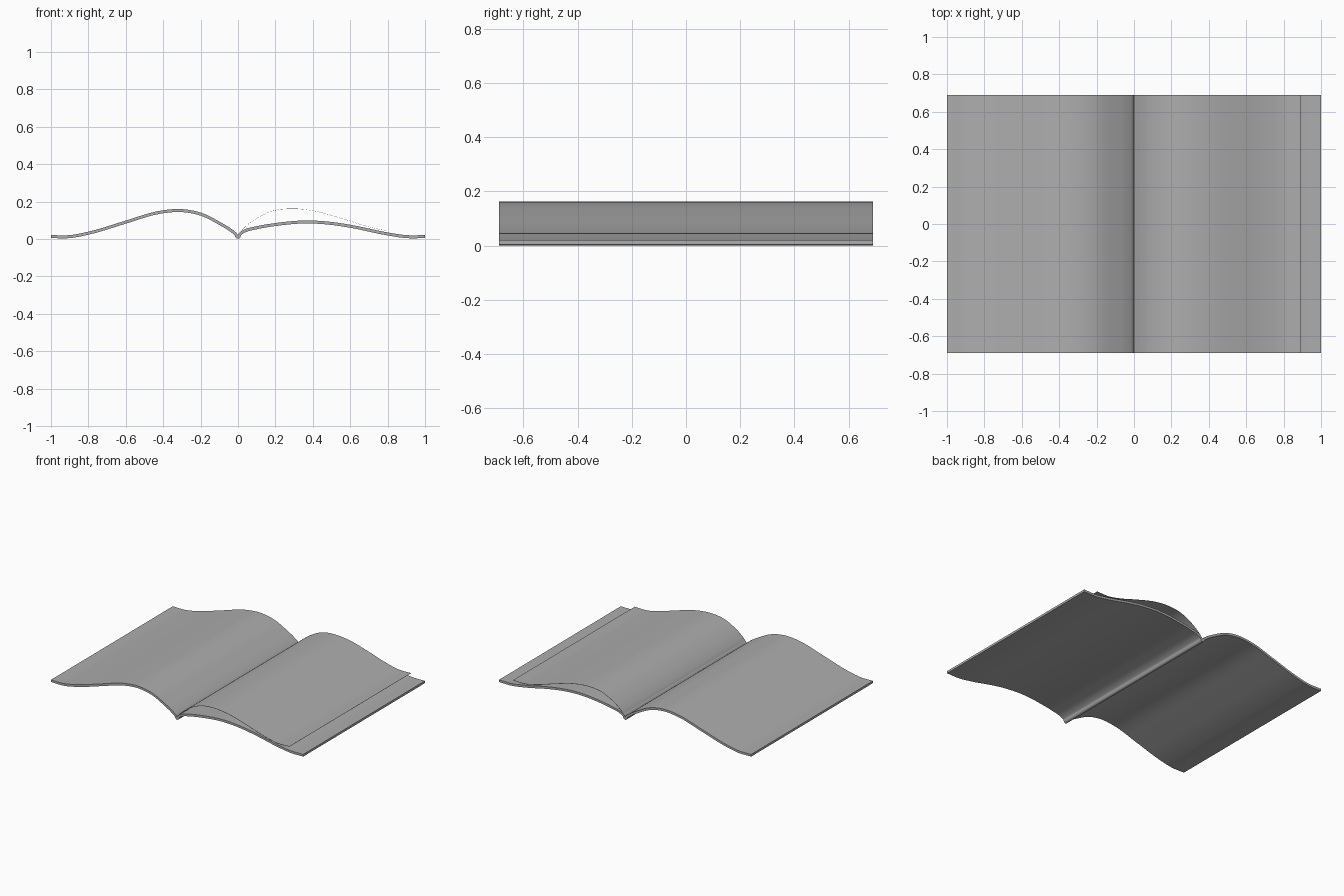
import bpy
from mathutils import Vector

if "Cube" in bpy.data.objects:
    bpy.data.objects.remove(bpy.data.objects["Cube"])

HALF_Y = 0.69

# Plain mid-grey paper
grey = bpy.data.materials.new("grey_paper")
grey.diffuse_color = (0.42, 0.42, 0.42, 1)
grey.use_nodes = True
grey.node_tree.nodes["Principled BSDF"].inputs["Base Color"].default_value = grey.diffuse_color


def smooth_path(points, steps=5):
    """Smooth curve through (x, z) points."""
    pts = [Vector(p) for p in points]
    out = []
    n = len(pts)

    def tangent(i):
        if i == 0:
            return (pts[1] - pts[0]).normalized()
        if i == n - 1:
            return (pts[-1] - pts[-2]).normalized()
        a, b = pts[i] - pts[i - 1], pts[i + 1] - pts[i]
        return (a / a.length_squared + b / b.length_squared).normalized()

    for i in range(n - 1):
        p, q = pts[i], pts[i + 1]
        d = (q - p).length
        m0, m1 = tangent(i) * d, tangent(i + 1) * d
        for k in range(steps):
            t = k / steps
            out.append(p * (2*t**3 - 3*t**2 + 1) + m0 * (t**3 - 2*t**2 + t)
                       + q * (3*t**2 - 2*t**3) + m1 * (t**3 - t**2))
    out.append(pts[-1])
    return out


def slab(name, path, thick):
    """Sheet of given thickness following a path, extruded along y."""
    n = len(path)
    verts = []
    for i, p in enumerate(path):
        d = (path[min(i + 1, n - 1)] - path[max(i - 1, 0)]).normalized()
        nrm = Vector((-d.y, d.x)) * thick / 2
        if abs(p.x) < 1e-6:
            nrm = Vector((0, thick / 2))
        top, bot = p + nrm, p - nrm
        # keep the two sides of the gutter from crossing
        top.x = min(top.x, 0) if p.x < 0 else max(top.x, 0)
        for c in (top, bot):
            verts += [(c.x, -HALF_Y, c.y), (c.x, HALF_Y, c.y)]
    faces = [(0, 1, 3, 2)]
    for i in range(n - 1):
        a, b = 4 * i, 4 * i + 4
        faces += [(a, b, b + 1, a + 1), (a + 2, a + 3, b + 3, b + 2),
                  (a, a + 2, b + 2, b), (a + 1, b + 1, b + 3, a + 3)]
    e = 4 * (n - 1)
    faces.append((e, e + 2, e + 3, e + 1))
    mesh = bpy.data.meshes.new(name)
    mesh.from_pydata(verts, [], faces)
    mesh.materials.append(grey)
    obj = bpy.data.objects.new(name, mesh)
    bpy.context.collection.objects.link(obj)
    bpy.context.view_layer.objects.active = obj
    obj.select_set(True)
    bpy.ops.object.shade_smooth_by_angle(angle=0.7)
    obj.select_set(False)
    return obj


# Open book body: left pages, gutter, right pages
left = [(-1, .0125), (-.9, .0125), (-.8, .031), (-.6, .09), (-.42, .142),
        (-.31, .152), (-.2, .133), (-.1, .084), (-.035, .044), (-.014, .027)]
gutter = [(0, .009)]
right = [(.012, .027), (.035, .042), (.1, .06), (.2, .077), (.36, .091),
         (.5, .083), (.6, .068), (.8, .027), (.9, .0125), (1, .0125)]
slab("open_book", smooth_path(left + gutter + right), 0.016)

# Loose leaf lifting off the right-hand side
leaf = [(.003, .02), (.015, .04), (.05, .075), (.1, .11), (.19, .151), (.29, .162),
        (.4, .151), (.55, .111), (.7, .065), (.79, .046), (.89, .046)]
slab("lifted_page", smooth_path(leaf), 0.001)
